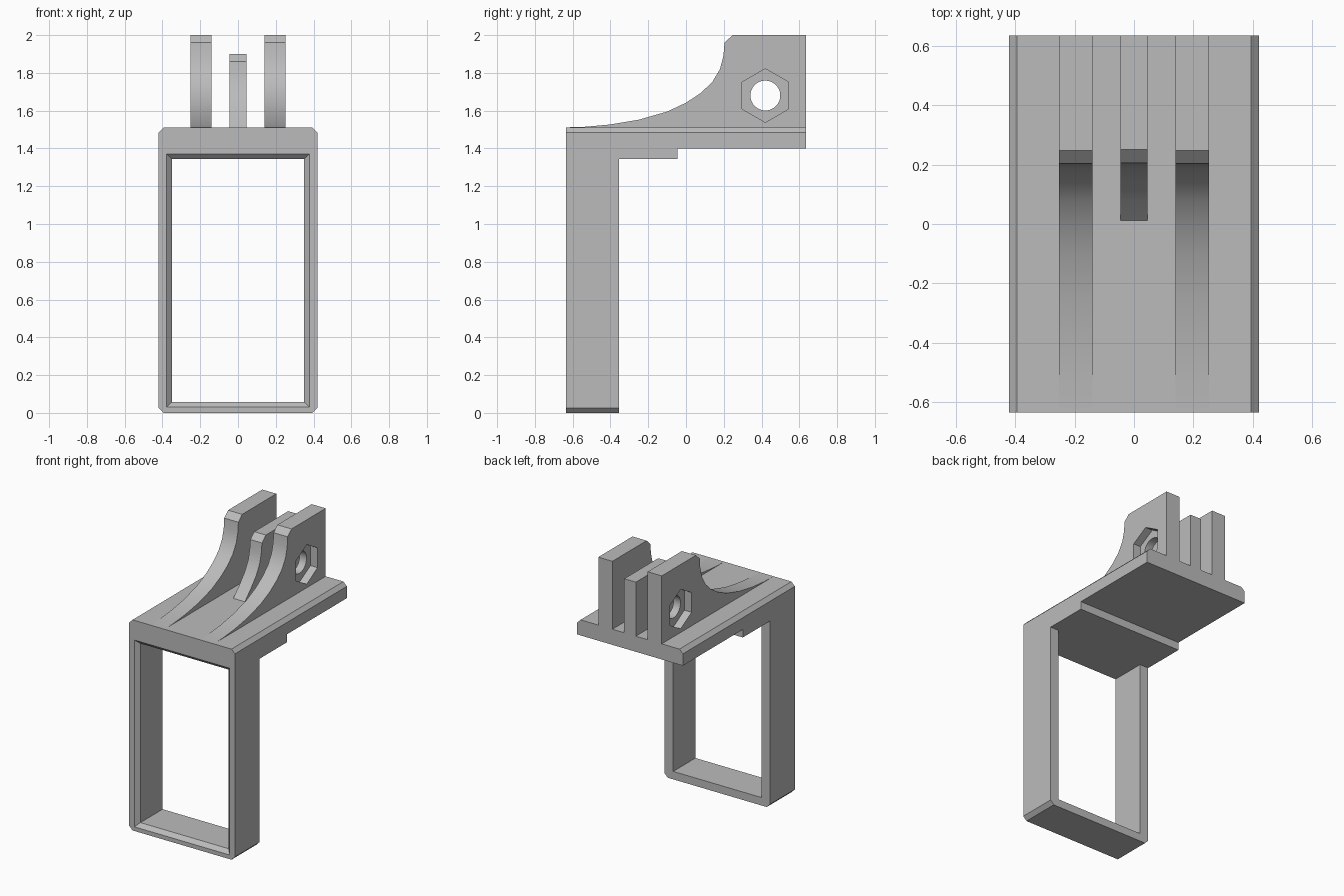
import bpy, bmesh, math
from mathutils import Vector

if "Cube" in bpy.data.objects:
    bpy.data.objects.remove(bpy.data.objects["Cube"])

grey = bpy.data.materials.new("light_grey")
grey.use_nodes = True
grey.diffuse_color = (0.5, 0.5, 0.5, 1)
grey.node_tree.nodes["Principled BSDF"].inputs["Base Color"].default_value = (0.5, 0.5, 0.5, 1)


def loft(name, rings):
    """Solid through matching closed rings of points, capped at both ends."""
    bm = bmesh.new()
    loops = [[bm.verts.new(p) for p in ring] for ring in rings]
    n = len(loops[0])
    for a, b in zip(loops, loops[1:]):
        for i in range(n):
            j = (i + 1) % n
            bm.faces.new((a[i], a[j], b[j], b[i]))
    bm.faces.new(loops[0][::-1])
    bm.faces.new(loops[-1])
    bmesh.ops.recalc_face_normals(bm, faces=bm.faces)
    mesh = bpy.data.meshes.new(name)
    bm.to_mesh(mesh)
    bm.free()
    obj = bpy.data.objects.new(name, mesh)
    bpy.context.collection.objects.link(obj)
    mesh.materials.append(grey)
    return obj


def along_x(name, profile, x0, x1):
    return loft(name, [[(x, y, z) for y, z in profile] for x in (x0, x1)])


def rect(half, bottom, top, y):
    return [(-half, y, bottom), (half, y, bottom), (half, y, top), (-half, y, top)]


def cut(obj, cutter):
    cutter.hide_render = True
    mod = obj.modifiers.new("cut", "BOOLEAN")
    mod.operation = "DIFFERENCE"
    mod.solver = "EXACT"
    mod.object = cutter
    bpy.context.view_layer.objects.active = obj
    bpy.ops.object.modifier_apply(modifier=mod.name)
    bpy.data.objects.remove(cutter)


def bore(name, sides, radius, x0, x1):
    """Prism along x through the hinge axis, one corner pointing up."""
    ring = [(0.42 + radius * math.sin(math.tau * i / sides),
             1.68 + radius * math.cos(math.tau * i / sides)) for i in range(sides)]
    return along_x(name, ring, x0, x1)


# Body: chamfered block, hollowed into a frame with a mounting shelf
W, H, C, D = 0.42, 1.512, 0.027, 0.635
outline = [(-W, C), (-W + C, 0), (W - C, 0), (W, C),
           (W, H - C), (W - C, H), (-W + C, H), (-W, H - C)]
body = loft("frame_and_shelf", [[(x, y, z) for x, z in outline] for y in (-D, D)])
cut(body, along_x("shelf_cutter", [(-0.355, -1), (1, -1), (1, 1.4), (-0.045, 1.4),
                                   (-0.045, 1.343), (-0.355, 1.343)], -1, 1))
cut(body, loft("opening_cutter", [rect(0.41, 0.001, 1.401, -D - 0.03),
                                  rect(0.35, 0.057, 1.343, -D + 0.028),
                                  rect(0.35, 0.057, 1.343, -0.3)]))

# Outer fins with swept braces, bolt holes and hexagonal nut pockets
brace = [(-0.62, 1.512), (-0.53, 1.515), (-0.4, 1.527), (-0.25, 1.552),
         (-0.1, 1.595), (0, 1.642), (0.08, 1.695), (0.14, 1.753), (0.18, 1.82),
         (0.198, 1.89), (0.204, 1.96), (0.247, 2), (D, 2), (D, 1.49), (-0.62, 1.49)]
for side, label in ((1, "left"), (-1, "right")):
    fin = along_x(label + "_fin", brace, side * 0.14, side * 0.252)
    cut(fin, bore("hole_cutter", 48, 0.079, -1, 1))
    cut(fin, bore("nut_cutter", 6, 0.142, side * 0.195, side * 0.4))

# Shorter middle fin
short = [(0.012, 1.512), (0.08, 1.58), (0.14, 1.65), (0.18, 1.72), (0.198, 1.79),
         (0.206, 1.86), (0.25, 1.9), (D, 1.9), (D, 1.49), (0.012, 1.49)]
middle = along_x("middle_fin", short, -0.046, 0.046)
cut(middle, bore("hole_cutter", 48, 0.079, -1, 1))

# Smooth curves, crisp edges
for obj in bpy.context.scene.objects:
    obj.select_set(obj.type == "MESH")
bpy.ops.object.shade_smooth_by_angle(angle=math.radians(25))
